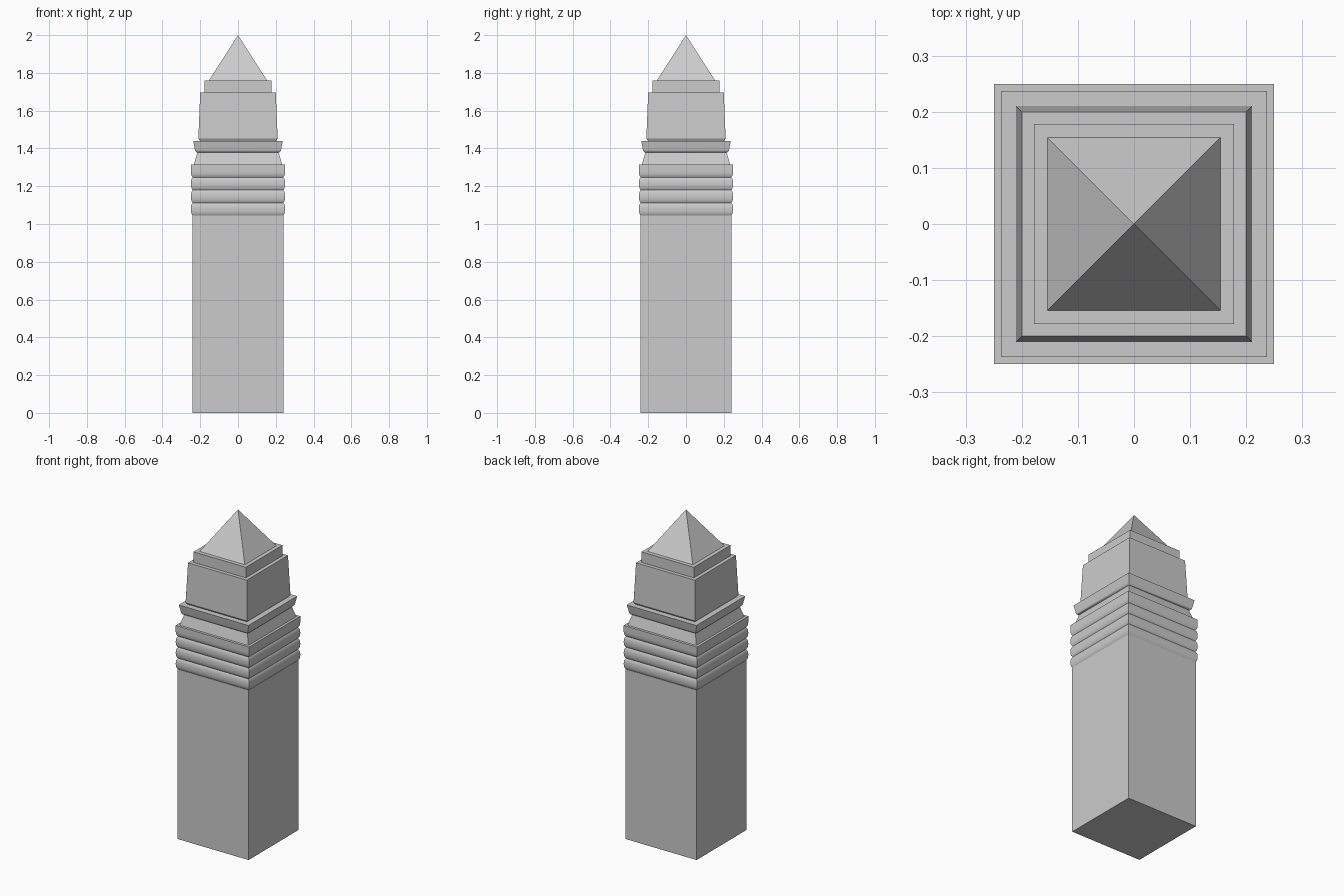
import bpy, bmesh, math

if "Cube" in bpy.data.objects:
    bpy.data.objects.remove(bpy.data.objects["Cube"])


def square_stack(name, profile, smooth=False):
    """Closed solid with square cross-sections; profile = (half width, z) from bottom up."""
    bm = bmesh.new()
    rings = []
    for h, z in profile:
        if h == 0:
            rings.append([bm.verts.new((0, 0, z))])
        else:
            rings.append([bm.verts.new((sx * h, sy * h, z))
                          for sx, sy in ((-1, -1), (1, -1), (1, 1), (-1, 1))])
    bm.faces.new(rings[0][::-1])
    for a, b in zip(rings, rings[1:]):
        for i in range(4):
            j = (i + 1) % 4
            if len(b) == 1:
                bm.faces.new((a[i], a[j], b[0]))
            else:
                bm.faces.new((a[i], a[j], b[j], b[i]))
    if len(rings[-1]) == 4:
        bm.faces.new(rings[-1])
    mesh = bpy.data.meshes.new(name)
    bm.to_mesh(mesh)
    bm.free()
    obj = bpy.data.objects.new(name, mesh)
    bpy.context.collection.objects.link(obj)
    if smooth:
        bpy.ops.object.select_all(action='DESELECT')
        obj.select_set(True)
        bpy.context.view_layer.objects.active = obj
        bpy.ops.object.shade_smooth_by_angle(angle=math.radians(35))
    return obj


# Plain shaft
square_stack("shaft", [(0.242, 0), (0.242, 1.045)])

# Three rounded bands plus a straight-topped one
INNER, OUTER, Z0, PITCH, STEPS = 0.240, 0.2495, 1.045, 0.0675, 8
bands = []
for k in range(4):
    for i in range(STEPS + 1):
        t = i / STEPS
        if k == 3 and t > 0.5:
            break
        if k > 0 and i == 0:
            continue
        bulge = math.sqrt(math.sin(math.pi * t)) if 0 < t < 1 else 0
        bands.append((INNER + (OUTER - INNER) * bulge, Z0 + (k + t) * PITCH))
bands.append((OUTER, 1.315))
square_stack("moulded_bands", bands, smooth=True)

# Sloping neck
square_stack("neck", [(0.234, 1.315), (0.214, 1.382)])

# Flared collar with rounded underside
square_stack("collar", [(0.214, 1.378), (0.222, 1.381), (0.226, 1.386),
                        (0.228, 1.393), (0.237, 1.44)], smooth=True)

# Tapered upper block with a small undercut at its foot
square_stack("upper_block", [(0.202, 1.44), (0.21, 1.453), (0.2, 1.695)])

# Cap slab and pyramid point
square_stack("cap_slab", [(0.178, 1.695), (0.178, 1.76)])
square_stack("pyramid_point", [(0.154, 1.76), (0, 2.0)])
